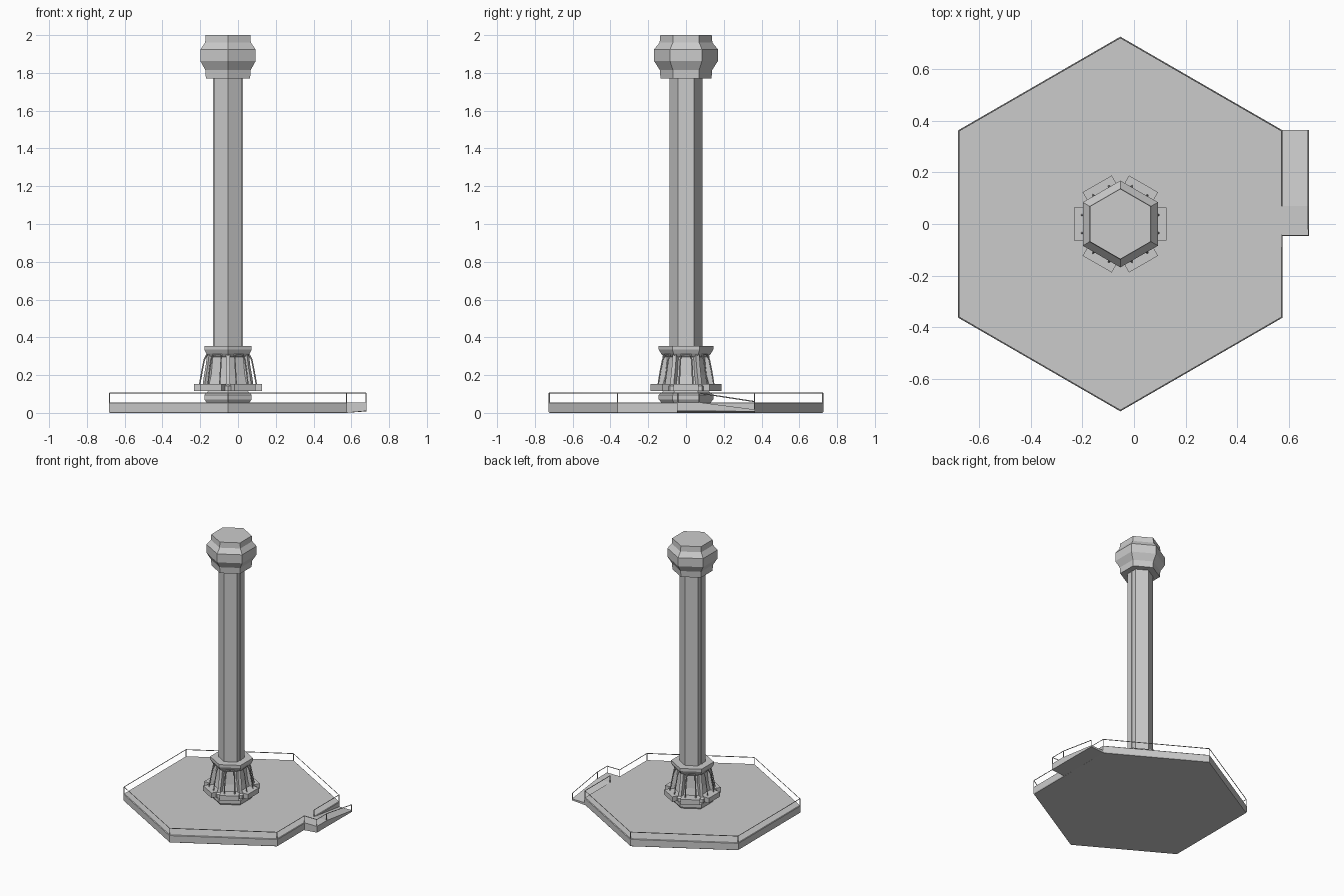
import bpy, bmesh
from math import sin, cos, pi, radians
from mathutils import Vector, Matrix

if "Cube" in bpy.data.objects:
    bpy.data.objects.remove(bpy.data.objects["Cube"])

CX = -0.053            # tower axis
C30 = cos(radians(30))


def finish(name, bm):
    bmesh.ops.recalc_face_normals(bm, faces=bm.faces)
    me = bpy.data.meshes.new(name)
    bm.to_mesh(me)
    bm.free()
    ob = bpy.data.objects.new(name, me)
    bpy.context.collection.objects.link(ob)
    return ob


def hex_loft(name, profile):
    """Six-sided stack of (apothem, z) rings with flat sides facing +-x."""
    bm = bmesh.new()
    rings = []
    for a, z in profile:
        r = a / C30
        rings.append([bm.verts.new((CX + r * cos(radians(30 + 60 * k)),
                                    r * sin(radians(30 + 60 * k)), z)) for k in range(6)])
    for lo, hi in zip(rings, rings[1:]):
        for k in range(6):
            bm.faces.new((lo[k], lo[(k + 1) % 6], hi[(k + 1) % 6], hi[k]))
    bm.faces.new(rings[0])
    bm.faces.new(rings[-1])
    return finish(name, bm)


def box(name, lo, hi, angle=0.0):
    """Box in tower-local axes, turned about the tower axis."""
    bm = bmesh.new()
    bmesh.ops.create_cube(bm, size=1)
    for v in bm.verts:
        v.co = Vector([(l + h) / 2 + c * (h - l) for l, h, c in zip(lo, hi, v.co)])
    bm.transform(Matrix.Translation((CX, 0, 0)) @ Matrix.Rotation(angle, 4, 'Z'))
    return finish(name, bm)


def tubes(name, paths, radius, closed=False):
    cu = bpy.data.curves.new(name, 'CURVE')
    cu.dimensions = '3D'
    cu.bevel_depth = radius
    cu.bevel_resolution = 0
    cu.use_fill_caps = True
    for pts in paths:
        sp = cu.splines.new('POLY')
        sp.points.add(len(pts) - 1)
        for p, co in zip(sp.points, pts):
            p.co = (*co, 1)
        sp.use_cyclic_u = closed
    ob = bpy.data.objects.new(name, cu)
    bpy.context.collection.objects.link(ob)
    return ob


# hexagonal deck, lower foot, column and head
hex_loft("deck", [(0.626, 0), (0.63, 0.006), (0.63, 0.052), (0.626, 0.056)])
hex_loft("foot", [(0.11, 0.05), (0.125, 0.072), (0.125, 0.095), (0.105, 0.115)])
hex_loft("base_plate", [(0.145, 0.115), (0.145, 0.142), (0.13, 0.15)])
hex_loft("base_body", [(0.112, 0.145), (0.1, 0.2), (0.09, 0.31)])
hex_loft("collar", [(0.1, 0.295), (0.115, 0.315), (0.125, 0.335), (0.125, 0.355)])
hex_loft("column", [(0.075, 0.3), (0.075, 1.79)])
hex_loft("head", [(0.117, 1.77), (0.12, 1.815), (0.146, 1.862), (0.146, 1.925),
                  (0.121, 1.96), (0.118, 2.0)])

# seam strips on the two side faces of the column
for i in range(2):
    box(f"column_strip_{i}", (0.07, -0.007, 0.34), (0.079, 0.007, 1.78), pi * i)

# pads, corner ribs and arched struts around the base
strut_paths = []
for k in range(6):
    ang = radians(60 * k)
    box(f"base_pad_{k}", (0.1, -0.065, 0.115), (0.18, 0.065, 0.152), ang)
    rot = Matrix.Translation((CX, 0, 0)) @ Matrix.Rotation(ang, 4, 'Z')
    side = [(0.15, 0.035, 0.15), (0.145, 0.035, 0.18), (0.136, 0.033, 0.23),
            (0.126, 0.03, 0.28), (0.112, 0.026, 0.31)]
    other = [(x, -y, z) for x, y, z in reversed(side)]
    strut_paths.append([rot @ Vector(p) for p in side + other])

    bm = bmesh.new()
    rim = [(0.09, 0.14), (0.15, 0.14), (0.142, 0.19), (0.13, 0.25), (0.122, 0.31), (0.08, 0.31)]
    f = bm.faces.new([bm.verts.new((x, -0.011, z)) for x, z in rim])
    ext = bmesh.ops.extrude_face_region(bm, geom=[f])
    bmesh.ops.translate(bm, vec=(0, 0.022, 0),
                        verts=[g for g in ext["geom"] if isinstance(g, bmesh.types.BMVert)])
    bm.transform(Matrix.Translation((CX, 0, 0)) @ Matrix.Rotation(ang + radians(30), 4, 'Z'))
    finish(f"base_rib_{k}", bm)
tubes("base_struts", strut_paths, 0.004)

# side landing and ramp: cross-sections along y as (y, top z, outer bottom z)
X0, X1 = 0.57, 0.68
bm = bmesh.new()
rows = []
for y, top, bot in [(-0.047, 0.056, 0.01), (0.07, 0.056, 0.01), (0.365, 0.018, 0.008)]:
    rows.append([bm.verts.new(p) for p in
                 ((X0, y, 0), (X1, y, bot), (X1, y, top), (X0, y, top))])
for a, b in zip(rows, rows[1:]):
    for k in range(4):
        bm.faces.new((a[k], a[(k + 1) % 4], b[(k + 1) % 4], b[k]))
bm.faces.new(rows[0])
bm.faces.new(rows[-1])
finish("ramp", bm)

# thin handrail around the deck, open at the landing, plus posts
ZR = 0.105
R = 0.627 / C30
corner = [(CX + R * cos(radians(30 + 60 * k)), R * sin(radians(30 + 60 * k))) for k in range(6)]
xe, xo = corner[0][0], X1 - 0.003
deck_rail = ([(xe, 0.07, ZR)] + [(x, y, ZR) for x, y in corner]
             + [(xe, -0.044, ZR), (xo, -0.044, ZR), (xo, 0.07, ZR), (xo, 0.362, 0.06)])
tubes("handrail", [deck_rail], 0.003)
posts = [(x, y, 0.05, ZR) for x, y in corner]
posts += [(xe, 0.07, 0.05, ZR), (xe, -0.044, 0.05, ZR), (xo, -0.044, 0.05, ZR),
          (xo, 0.07, 0.05, ZR), (xo, 0.362, 0.015, 0.06)]
tubes("rail_posts", [[(x, y, a), (x, y, b)] for x, y, a, b in posts], 0.003)
